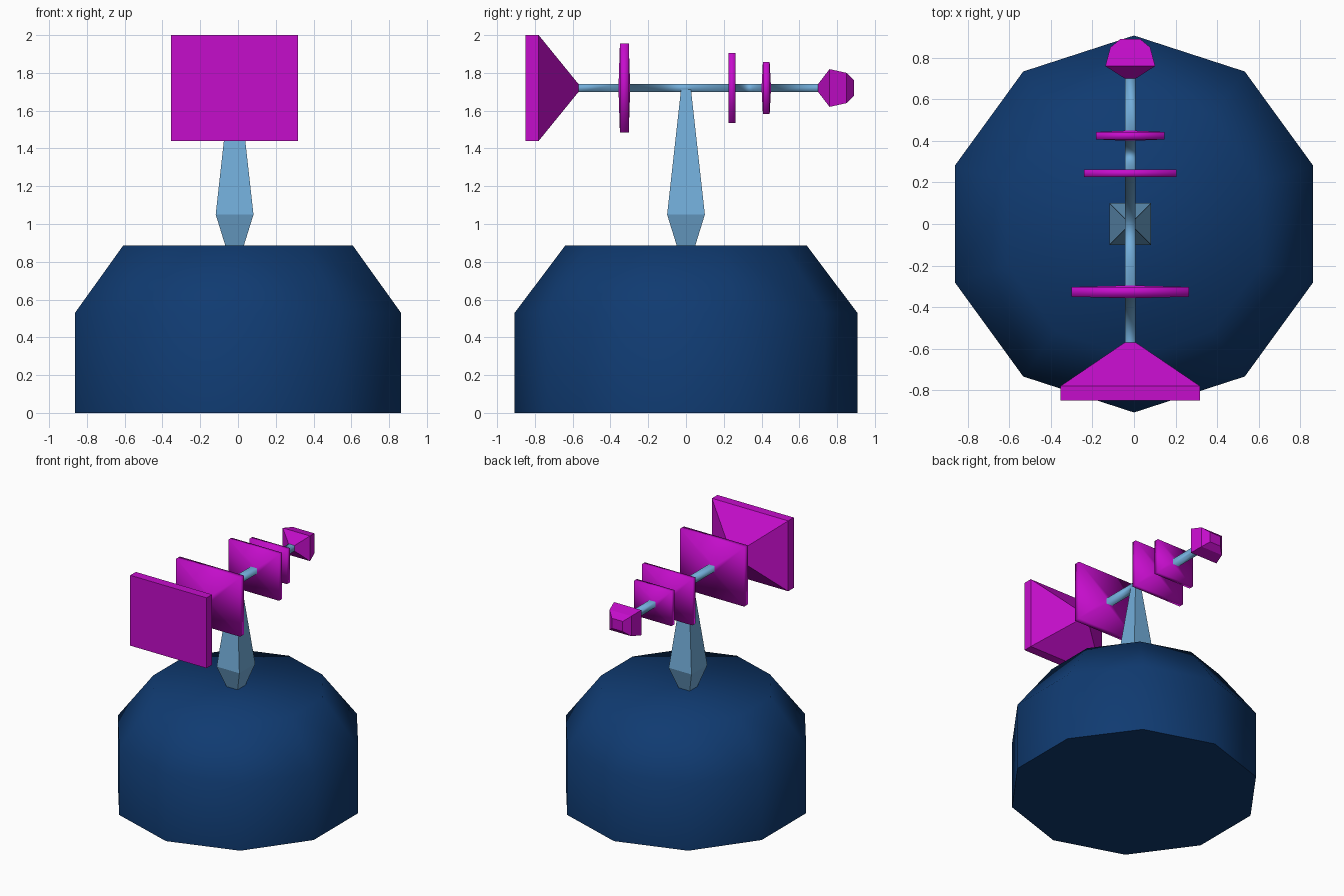
import bpy, bmesh, math

if "Cube" in bpy.data.objects:
    bpy.data.objects.remove(bpy.data.objects["Cube"])


def material(name, rgb):
    m = bpy.data.materials.new(name)
    m.diffuse_color = (*rgb, 1)
    m.use_nodes = True
    m.node_tree.nodes["Principled BSDF"].inputs["Base Color"].default_value = m.diffuse_color
    return m


navy = material("navy blue", (0.005, 0.043, 0.165))
sky = material("light blue", (0.17, 0.42, 0.70))
magenta = material("magenta", (0.56, 0.004, 0.60))


def loft(name, rings, mats):
    """Bridge matching rings of points into a closed body; returns its object."""
    bm = bmesh.new()
    loops = [[bm.verts.new(p) for p in ring] for ring in rings]
    for a, b in zip(loops, loops[1:]):
        for i in range(len(a)):
            j = (i + 1) % len(a)
            bm.faces.new((a[i], a[j], b[j], b[i]))
    bm.faces.new(loops[0][::-1])
    bm.faces.new(loops[-1])
    bmesh.ops.recalc_face_normals(bm, faces=bm.faces)
    mesh = bpy.data.meshes.new(name)
    bm.to_mesh(mesh)
    bm.free()
    for m in mats:
        mesh.materials.append(m)
    obj = bpy.data.objects.new(name, mesh)
    bpy.context.collection.objects.link(obj)
    return obj


CX, CZ = -0.018, 1.72
CORNERS = [(-1, -1), (1, -1), (1, 1), (-1, 1)]

# Ten-sided base, smooth except for the flat underside
base_rings = []
for r, z in [(0.907, 0), (0.907, 0.53), (0.64, 0.885)]:
    base_rings.append([(r * math.sin(k * math.pi / 5), r * math.cos(k * math.pi / 5), z)
                       for k in range(10)])
base = loft("base", base_rings, [navy])
for p in base.data.polygons:
    p.use_smooth = p.normal.z > -0.9

# Tapered square post
loft("post", [[(CX + x * h, y * h, z) for x, y in CORNERS]
              for h, z in [(0.038, 0.85), (0.10, 1.05), (0.025, 1.725)]], [sky])

# Boom with plates: (y, half height) stations, 1.2 times wider than high
ROD = 0.022
stations = [(-0.85, 0.28), (-0.78, 0.28), (-0.57, ROD)]
for y0, y1, half, bulge in [(-0.35, -0.303, 0.235, 0.007),
                            (0.226, 0.262, 0.185, 0.001),
                            (0.407, 0.443, 0.137, 0.006)]:
    stations += [(y0 - bulge, ROD), (y0, half), (y1, half), (y1 + bulge, ROD)]
stations += [(0.70, ROD), (0.76, 0.10), (0.85, 0.08), (0.89, 0.04)]
boom = loft("boom_with_plates",
            [[(CX + x * h * 1.2, y, CZ + z * h) for x, z in CORNERS] for y, h in stations],
            [sky, magenta])
for p in boom.data.polygons:
    pts = [boom.data.vertices[i].co for i in p.vertices]
    p.material_index = int(max(abs(c.z - CZ) for c in pts) > 0.03)
    p.use_smooth = -0.57 < p.center.y < 0.70
